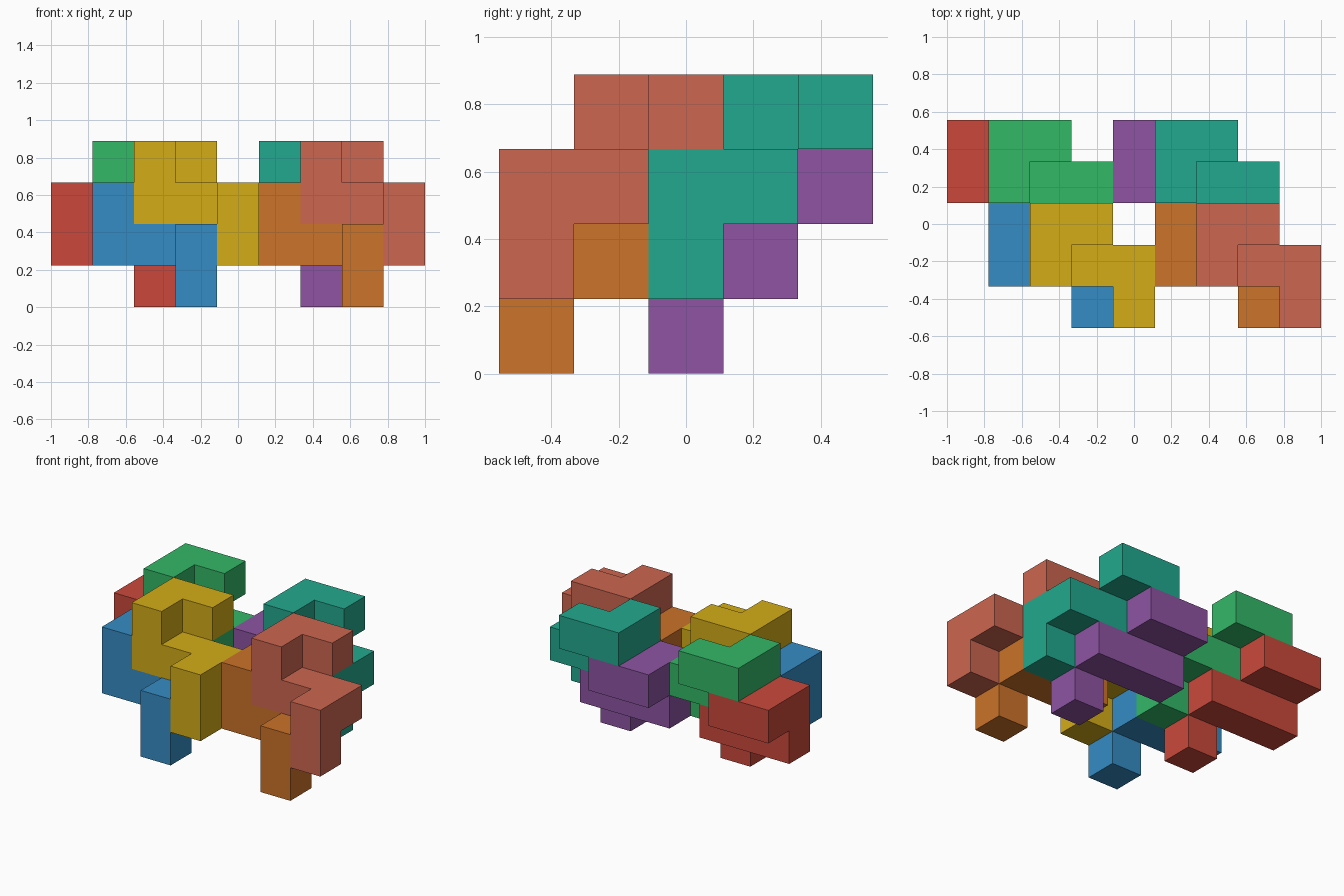
import bpy, bmesh
from mathutils import Vector

if "Cube" in bpy.data.objects:
    bpy.data.objects.remove(bpy.data.objects["Cube"])

U = 2 / 9                                  # edge of one cube cell
ORIGIN = Vector((-1, -2.5 * U, 0))

# One bent chain of eight cubes: start cell, then a walk of unit steps
START = Vector((3, 2, 3))
STEPS = [(-1, 0, 0), (0, -1, 0), (0, 0, -1), (1, 0, 0), (1, 0, 0), (0, -1, 0), (0, 0, -1)]

# Every piece is the same chain, shifted by whole cells
PIECES = [
    ("yellow_piece", (0, 0, 0), "D4AC17"),
    ("green_piece", (-1, 2, 0), "33B867"),
    ("blue_piece", (-1, 0, -1), "358CC5"),
    ("red_piece", (-2, 2, -1), "CB493B"),
    ("salmon_piece", (4, 0, 0), "CD6650"),
    ("teal_piece", (3, 2, 0), "22A98E"),
    ("orange_piece", (3, 0, -1), "CC7329"),
    ("purple_piece", (2, 2, -1), "8E54A3"),
]


def linear(hex_code):
    vals = [int(hex_code[i:i + 2], 16) / 255 for i in (0, 2, 4)]
    return [v / 12.92 if v <= 0.04045 else ((v + 0.055) / 1.055) ** 2.4 for v in vals] + [1]


def chain_cells(shift):
    cell = START + Vector(shift)
    cells = [cell.copy()]
    for step in STEPS:
        cell = cell + Vector(step)
        cells.append(cell.copy())
    return cells


def add_piece(name, shift, hex_code):
    cells = chain_cells(shift)
    filled = {tuple(round(c) for c in cell) for cell in cells}
    bm = bmesh.new()
    # Outer skin: a square wherever a cell has no neighbour in its own piece
    for cell in filled:
        for axis in range(3):
            for side in (-1, 1):
                normal = Vector((0, 0, 0))
                normal[axis] = side
                if tuple(round(c + n) for c, n in zip(cell, normal)) in filled:
                    continue
                a = Vector((0, 0, 0))
                a[(axis + 1) % 3] = 0.5
                b = normal.cross(a)
                mid = Vector(cell) + Vector((0.5, 0.5, 0.5)) + normal * 0.5
                corners = (mid - a - b, mid + a - b, mid + a + b, mid - a + b)
                bm.faces.new([bm.verts.new(ORIGIN + p * U) for p in corners])
    bmesh.ops.remove_doubles(bm, verts=bm.verts, dist=1e-4)
    # Merge coplanar squares into clean flat faces
    bmesh.ops.dissolve_limit(bm, angle_limit=0.01, verts=bm.verts, edges=bm.edges)
    mesh = bpy.data.meshes.new(name)
    bm.to_mesh(mesh)
    bm.free()
    mat = bpy.data.materials.new(name + "_colour")
    mat.diffuse_color = linear(hex_code)
    mat.use_nodes = True
    mat.node_tree.nodes["Principled BSDF"].inputs["Base Color"].default_value = mat.diffuse_color
    mesh.materials.append(mat)
    bpy.context.collection.objects.link(bpy.data.objects.new(name, mesh))


for piece in PIECES:
    add_piece(*piece)
